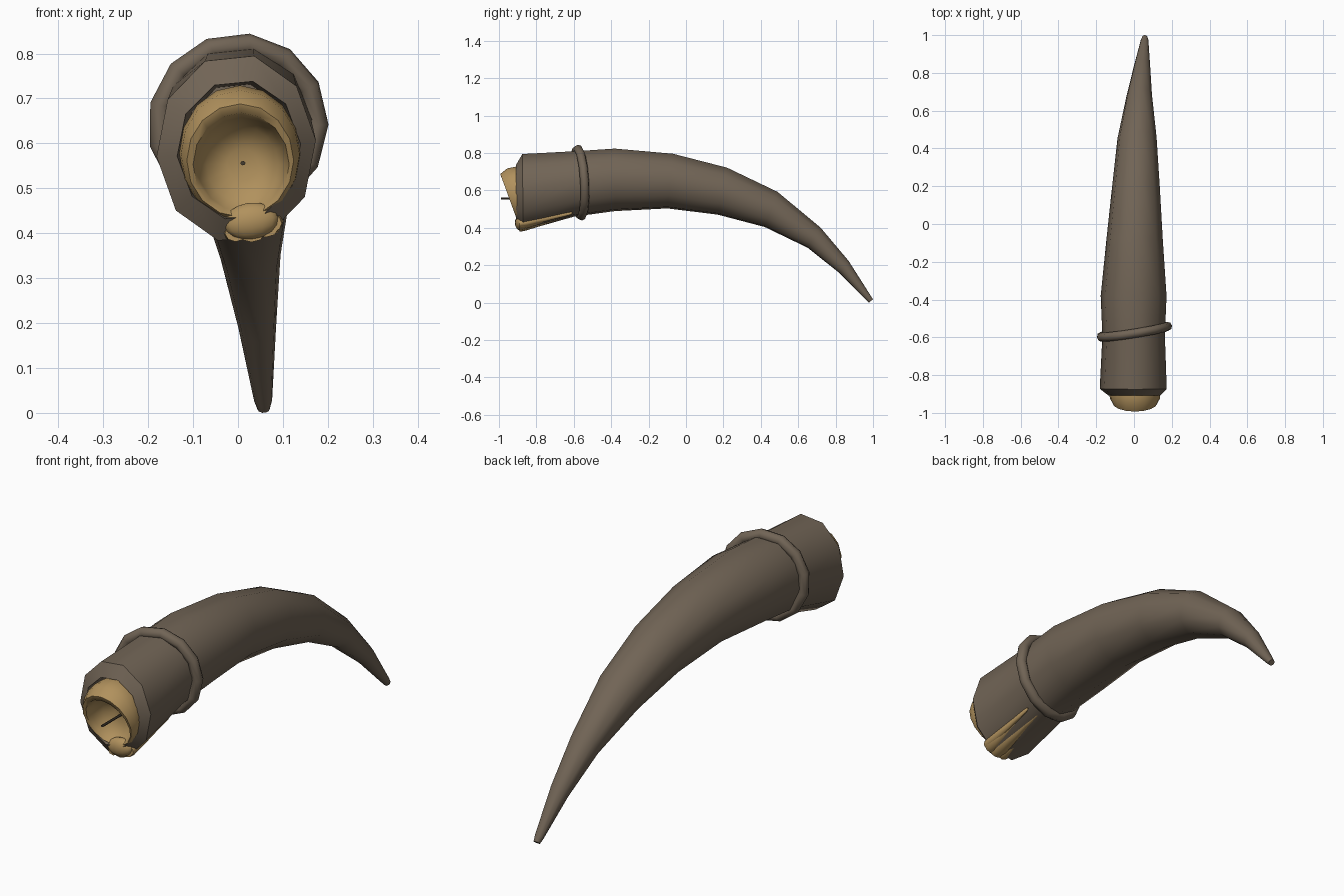
import bpy, bmesh, math
from mathutils import Vector

if "Cube" in bpy.data.objects:
    bpy.data.objects.remove(bpy.data.objects["Cube"])

def mat(name, rgb):
    m = bpy.data.materials.new(name)
    m.diffuse_color = (*rgb, 1)
    m.use_nodes = True
    m.node_tree.nodes["Principled BSDF"].inputs["Base Color"].default_value = m.diffuse_color
    return m

brown = mat("horn brown", (0.165, 0.128, 0.092))
tan = mat("foam tan", (0.44, 0.285, 0.11))
dark = mat("dark brown", (0.06, 0.045, 0.03))

def loft(name, rings, material, angle=40):
    """Skin a list of equal-length point rings and cap both ends."""
    bm = bmesh.new()
    vs = [[bm.verts.new(p) for p in r] for r in rings]
    n = len(vs[0])
    for a, b in zip(vs, vs[1:]):
        for i in range(n):
            j = (i + 1) % n
            bm.faces.new((a[i], a[j], b[j], b[i]))
    bm.faces.new(vs[0])
    bm.faces.new(vs[-1])
    bmesh.ops.recalc_face_normals(bm, faces=bm.faces)
    me = bpy.data.meshes.new(name)
    bm.to_mesh(me)
    bm.free()
    ob = bpy.data.objects.new(name, me)
    bpy.context.collection.objects.link(ob)
    me.materials.append(material)
    bpy.ops.object.select_all(action='DESELECT')
    ob.select_set(True)
    bpy.context.view_layer.objects.active = ob
    bpy.ops.object.shade_smooth_by_angle(angle=math.radians(angle))
    return ob

# Horn stations: top y,z / bottom y,z / centre x / half width
stations = [(-0.875, 0.80, -0.87, 0.378, -0.004, 0.178),
            (-0.58, 0.815, -0.60, 0.455, -0.002, 0.166),
            (-0.38, 0.828, -0.38, 0.485, -0.002, 0.175),
            (-0.07, 0.80, -0.10, 0.50, 0.003, 0.150),
            (0.22, 0.725, 0.17, 0.467, 0.010, 0.127),
            (0.49, 0.595, 0.42, 0.402, 0.016, 0.104),
            (0.72, 0.403, 0.65, 0.292, 0.028, 0.067),
            (0.87, 0.224, 0.82, 0.157, 0.043, 0.042),
            (0.985, 0.042, 0.965, 0.012, 0.056, 0.020),
            (1.0, 0.018, 0.978, 0.0, 0.057, 0.014)]

def on_station(s, a):
    ty, tz, by, bz, cx, rx = s
    top, bot = Vector((cx, ty, tz)), Vector((cx, by, bz))
    return (top + bot) / 2 + (top - bot) / 2 * math.sin(a) + Vector((rx * math.cos(a), 0, 0))

def ellipse(y, cx, cz, rx, rz, n=10, phase=-103, slant=0.0):
    pts = []
    for i in range(n):
        a = math.radians(phase) + i * math.tau / n
        pts.append(Vector((cx + rx * math.cos(a), y - slant * math.sin(a), cz + rz * math.sin(a))))
    return pts

# Horn body with a hollow mouth
angles = [math.radians(-103 + 36 * i) for i in range(10)]
mouth = [ellipse(-0.76, 0.0, 0.60, 0.12, 0.135),
         ellipse(-0.908, 0.002, 0.585, 0.138, 0.157)]
loft("horn_body", mouth + [[on_station(s, a) for a in angles] for s in stations], brown)

# Ring around the horn
bpy.ops.mesh.primitive_torus_add(major_segments=13, minor_segments=8, major_radius=0.18,
                                 minor_radius=0.024, location=(0, -0.57, 0.642),
                                 rotation=(math.radians(93), 0, math.radians(9)))
ring = bpy.context.object
ring.name = "horn_ring"
ring.data.materials.append(brown)
bpy.ops.object.shade_smooth_by_angle(angle=math.radians(60))

# Foam lip rolling out of the mouth around a hollow bowl
foam = [(-0.78, 0.002, 0.585, 0.115, 0.130, 0.0),
        (-0.895, 0.004, 0.578, 0.135, 0.151, 0.005),
        (-0.925, 0.005, 0.575, 0.132, 0.143, 0.030),
        (-0.947, 0.005, 0.562, 0.119, 0.126, 0.046),
        (-0.942, 0.007, 0.553, 0.107, 0.115, 0.044),
        (-0.915, 0.008, 0.553, 0.098, 0.105, 0.030),
        (-0.87, 0.010, 0.553, 0.080, 0.085, 0.008),
        (-0.85, 0.010, 0.553, 0.035, 0.035, 0.0)]
loft("foam_lip", [ellipse(y, cx, cz, rx, rz, 16, -90, s) for y, cx, cz, rx, rz, s in foam], tan, 60)

# Small dark pin in the middle of the bowl
loft("pin", [ellipse(y, 0.011, 0.556, 0.006, 0.005, 6) for y in (-0.99, -0.84)], dark)

# Spill over the bottom of the rim
bpy.ops.mesh.primitive_uv_sphere_add(segments=14, ring_count=8, radius=1, location=(0.029, -0.885, 0.427))
spill = bpy.context.object
spill.name = "foam_spill"
spill.scale = (0.062, 0.03, 0.041)
spill.rotation_euler = (0, math.radians(-8), 0)
spill.data.materials.append(tan)
bpy.ops.object.shade_smooth_by_angle(angle=math.radians(60))

# Tapering drips along the underside
def drip(name, x, z, y_end, width, lean=0.0, rise=0.26):
    rings = []
    for t, k in ((0, 0.8), (0.1, 1), (0.35, 0.8), (0.7, 0.45), (0.95, 0.28), (1, 0.08)):
        y = -0.89 + t * (y_end + 0.89)
        rings.append(ellipse(y, x + lean * t, z + rise * (y + 0.88), width * k, 0.018 * k + 0.004, 8, 0))
    loft(name, rings, tan, 60)

drip("drip_left", -0.005, 0.402, -0.72, 0.030)
drip("drip_middle", 0.030, 0.401, -0.60, 0.036)
drip("drip_right", 0.062, 0.412, -0.68, 0.034, 0.008)
drip("drip_side", 0.080, 0.424, -0.61, 0.022, 0.004, 0.2)
